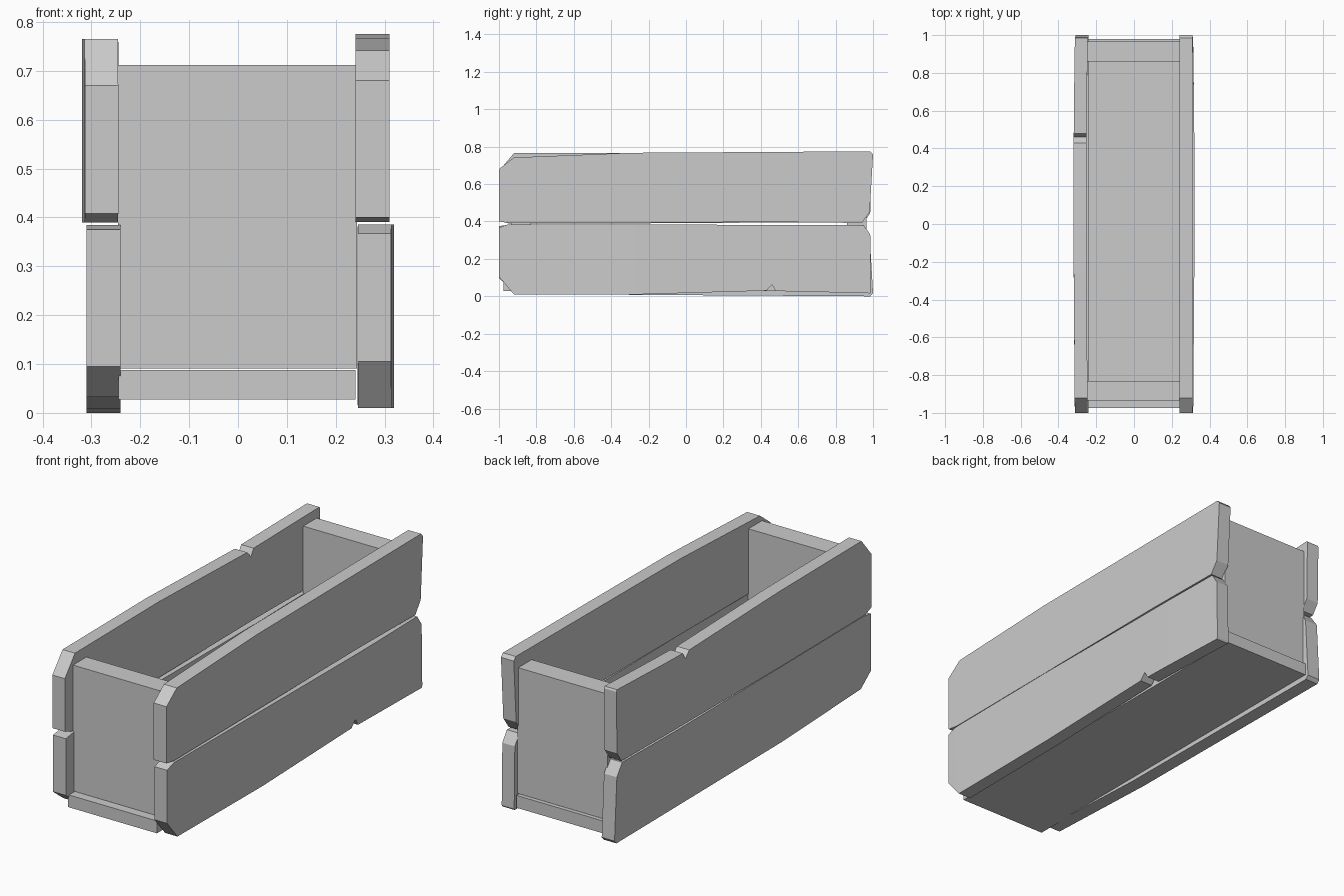
import bpy, bmesh

if "Cube" in bpy.data.objects:
    bpy.data.objects.remove(bpy.data.objects["Cube"])

HEIGHT = 0.775


def make_object(name, bm):
    bmesh.ops.recalc_face_normals(bm, faces=bm.faces)
    mesh = bpy.data.meshes.new(name)
    bm.to_mesh(mesh)
    bm.free()
    obj = bpy.data.objects.new(name, mesh)
    bpy.context.collection.objects.link(obj)


def plank(name, stations, x_in, x_out, flip=False):
    """Loft a worn plank along y; each station is (y_low, z_low, y_high, z_high, bow)."""
    bm = bmesh.new()
    rings = []
    for yl, zl, yh, zh, bow in stations:
        pts = [(x_in + bow, yl, zl), (x_out + bow, yl, zl),
               (x_out + bow, yh, zh), (x_in + bow, yh, zh)]
        if flip:  # half turn about the box's long axis
            pts = [(-x, y, HEIGHT - z) for x, y, z in pts]
        rings.append([bm.verts.new(p) for p in pts])
    for a, b in zip(rings, rings[1:]):
        for i in range(4):
            j = (i + 1) % 4
            bm.faces.new((a[i], a[j], b[j], b[i]))
    bm.faces.new(rings[0])
    bm.faces.new(rings[-1])
    make_object(name, bm)


def board(name, lo, hi):
    bm = bmesh.new()
    bmesh.ops.create_cube(bm, size=1)
    for v in bm.verts:
        v.co = [lo[i] if v.co[i] < 0 else hi[i] for i in range(3)]
    make_object(name, bm)


# Plank with a V nick in its long edge
nicked = [
    (-1.0, 0.105, -1.0, 0.367, 0),
    (-0.92, 0.01, -0.95, 0.385, 0.001),
    (-0.26, 0.01, -0.28, 0.385, 0.006),
    (0.43, 0.03, 0.43, 0.381, 0.006),
    (0.46, 0.062, 0.46, 0.381, 0.006),
    (0.48, 0.028, 0.48, 0.381, 0.006),
    (0.63, 0.025, 0.63, 0.381, 0.005),
    (0.985, 0.016, 0.95, 0.381, 0),
    (0.99, 0.025, 0.985, 0.33, 0),
]
# Plank with clipped corners and a slanted rear end
clipped = [
    (-1.0, 0.40, -1.0, 0.68, 0),
    (-0.94, 0.391, -0.92, 0.742, 0),
    (-0.3, 0.394, -0.3, 0.767, 0),
    (0.5, 0.397, 0.5, 0.772, 0),
    (0.94, 0.392, 0.985, 0.775, 0),
    (0.982, 0.45, 1.0, 0.758, 0),
]

# Side planks
plank("lower_right_plank", nicked, 0.245, 0.313)
plank("upper_left_plank", nicked, 0.245, 0.313, flip=True)
plank("upper_right_plank", clipped, 0.24, 0.31)
plank("lower_left_plank", clipped, 0.24, 0.31, flip=True)

# Ends and base
board("front_end_panel", (-0.246, -0.935, 0.091), (0.244, -0.83, 0.712))
board("back_end_panel", (-0.246, 0.86, 0.091), (0.244, 0.965, 0.712))
board("base_board", (-0.245, -0.975, 0.027), (0.24, 0.98, 0.088))
